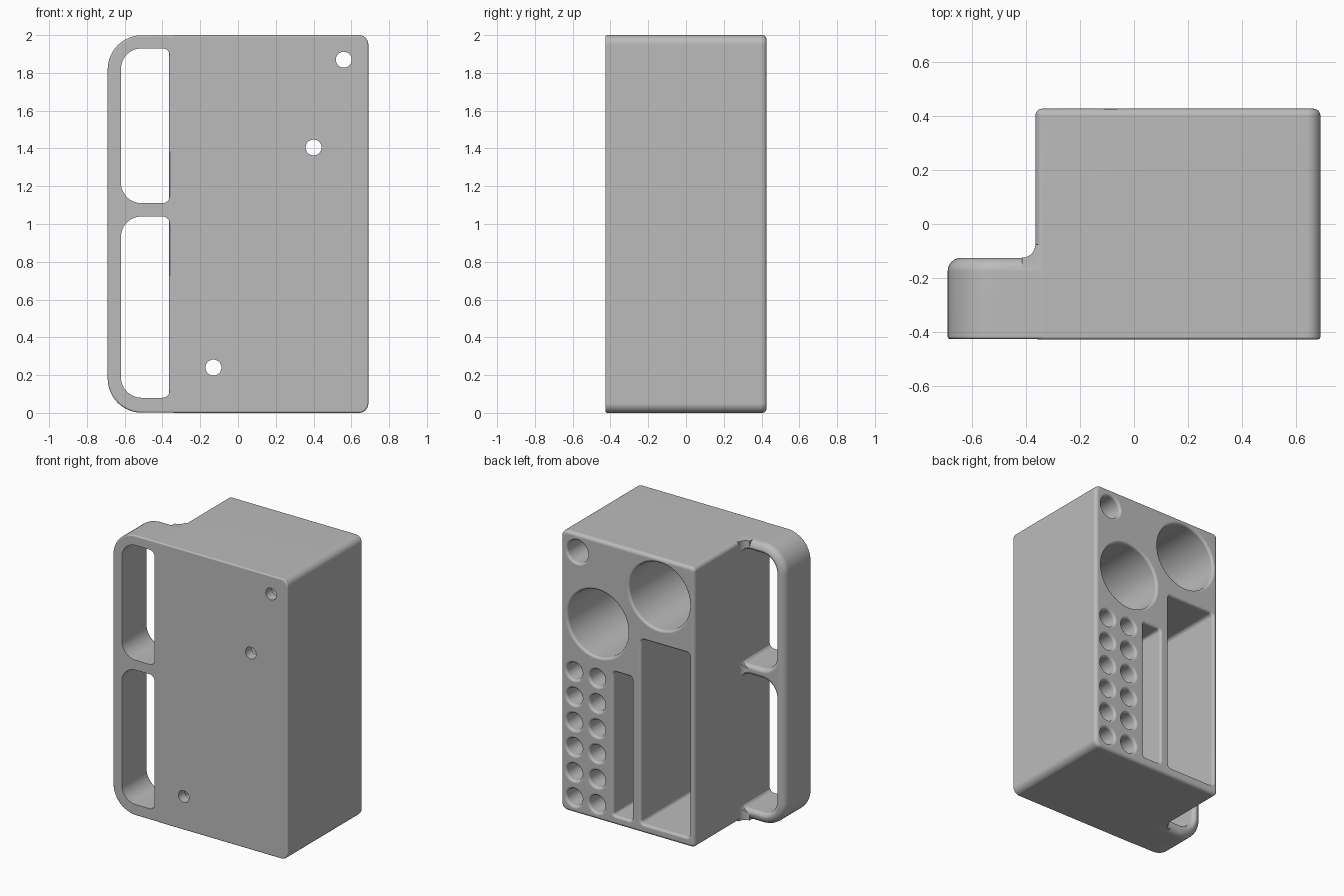
import bpy, bmesh
from math import sin, cos, pi, radians

if "Cube" in bpy.data.objects:
    bpy.data.objects.remove(bpy.data.objects["Cube"])

FRONT, BACK, HANDLE_BACK = -0.427, 0.427, -0.125
FLOOR = FRONT + 0.07
SIDE = -0.365  # plane where the handle meets the box

grey = bpy.data.materials.new("plain grey")
grey.use_nodes = True
grey.diffuse_color = (0.5, 0.5, 0.5, 1)
grey.node_tree.nodes["Principled BSDF"].inputs["Base Color"].default_value = grey.diffuse_color


def outline(x0, x1, z0, z1, left_r, right_r, grow, fixed_right, n=12):
    """Rounded rectangle in x and z, grown outward by an offset."""
    x0, z0, z1 = x0 - grow, z0 - grow, z1 + grow
    x1 += 0 if fixed_right else grow
    lr, rr = max(left_r + grow, 0.002), max(right_r + grow, 0.002)
    corners = [(x0 + lr, z0 + lr, lr, 2), (x1 - rr, z0 + rr, rr, 3),
               (x1 - rr, z1 - rr, rr, 0), (x0 + lr, z1 - lr, lr, 1)]
    return [(cx + r * cos((q + i / n) * pi / 2), cz + r * sin((q + i / n) * pi / 2))
            for cx, cz, r, q in corners for i in range(n + 1)]


def loft(bm, rect, stations, fixed_right=False):
    """Solid through rounded rectangles at each (y, growth) station."""
    rings = [[bm.verts.new((x, y, z)) for x, z in outline(*rect, grow, fixed_right)]
             for y, grow in stations]
    for a, b in zip(rings, rings[1:]):
        for i in range(len(a)):
            j = (i + 1) % len(a)
            bm.faces.new((a[i], a[j], b[j], b[i]))
    bm.faces.new(rings[0])
    bm.faces.new(rings[-1])


def finish(bm, name):
    bmesh.ops.remove_doubles(bm, verts=bm.verts, dist=1e-5)
    bmesh.ops.recalc_face_normals(bm, faces=bm.faces)
    mesh = bpy.data.meshes.new(name)
    bm.to_mesh(mesh)
    bm.free()
    mesh.materials.append(grey)
    obj = bpy.data.objects.new(name, mesh)
    bpy.context.collection.objects.link(obj)
    return obj


def rounded_ends(front, back, front_r, back_r, n=6):
    arc = [i / n * pi / 2 for i in range(n + 1)]
    return ([(front + front_r * (1 - sin(a)), -front_r * (1 - cos(a))) for a in reversed(arc)] +
            [(back - back_r * (1 - sin(a)), -back_r * (1 - cos(a))) for a in arc])


def flared_mouth(bottom, surface, r, end, n=6):
    arc = [i / n * pi / 2 for i in range(n + 1)]
    return ([(bottom, 0)] +
            [(surface - r + r * sin(a), r * (1 - cos(a))) for a in arc] + [(end, r)])


def solid(name, rect, stations):
    bm = bmesh.new()
    loft(bm, rect, stations)
    return finish(bm, name)


def circle(x, z, r):
    return (x - r, x + r, z - r, z + r, r, r)


def combine(target, tool, operation):
    mod = target.modifiers.new("combine", "BOOLEAN")
    mod.operation, mod.solver, mod.object = operation, "EXACT", tool
    bpy.context.view_layer.objects.active = target
    bpy.ops.object.modifier_apply(modifier=mod.name)
    bpy.data.objects.remove(tool)


# Box with softened edges
box = solid("storage_block", (SIDE, 0.69, 0, 2, 0.03, 0.05),
            rounded_ends(FRONT, BACK, 0.01, 0.025))

# Handle plate, overlapping the box
handle = solid("handle", (-0.69, -0.3, 0.001, 1.999, 0.18, 0.03),
               rounded_ends(FRONT + 0.001, HANDLE_BACK, 0.01, 0.05))

# Concave fillet between handle and box
r = 0.05
profile = [(SIDE - r + r * sin(i * pi / 16), HANDLE_BACK + r * (1 - cos(i * pi / 16)))
           for i in range(9)]
profile += [(SIDE + 0.03, HANDLE_BACK + r), (SIDE + 0.03, -0.2), (SIDE - r, -0.2)]
bm = bmesh.new()
base = bm.faces.new([bm.verts.new((x, y, 0.003)) for x, y in profile])
top = bmesh.ops.extrude_face_region(bm, geom=[base])["geom"]
bmesh.ops.translate(bm, vec=(0, 0, 1.994),
                    verts=[v for v in top if isinstance(v, bmesh.types.BMVert)])
combine(handle, finish(bm, "handle_fillet"), "UNION")

# Two grip openings with rounded rims
bm = bmesh.new()
for z0, z1 in ((0.08, 1.04), (1.11, 1.93)):
    loft(bm, (-0.62, SIDE + 0.004, z0, z1, 0.11, 0.04),
         flared_mouth(-0.6, HANDLE_BACK, 0.03, 0.1), fixed_right=True)
combine(handle, finish(bm, "grip_openings"), "DIFFERENCE")
combine(box, handle, "UNION")

# Pockets opening at the back: round wells, long slots and a grid of small holes
pockets = [circle(0.56, 1.87, 0.08), circle(0.40, 1.40, 0.238), circle(-0.087, 1.725, 0.238),
           (-0.325, 0.057, 0.065, 1.38, 0.025, 0.025),
           (0.13, 0.275, 0.065, 1.09, 0.02, 0.02)]
pockets += [circle(x, 0.11 + 0.18 * row, 0.06) for x in (0.585, 0.404) for row in range(6)]
bm = bmesh.new()
for rect in pockets:
    loft(bm, rect, flared_mouth(FLOOR, BACK, 0.018, BACK + 0.1))
combine(box, finish(bm, "pockets"), "DIFFERENCE")

# Mounting holes through the front wall
bm = bmesh.new()
for x, z in ((0.56, 1.87), (0.40, 1.405), (-0.13, 0.24)):
    loft(bm, circle(x, z, 0.042), [(FRONT - 0.1, 0), (FLOOR + 0.1, 0)])
combine(box, finish(bm, "mounting_holes"), "DIFFERENCE")

# Smooth shading with flat panels kept clean
bpy.ops.object.select_all(action="DESELECT")
box.select_set(True)
bpy.context.view_layer.objects.active = box
bpy.ops.object.shade_smooth_by_angle(angle=radians(30))
weighted = box.modifiers.new("clean_normals", "WEIGHTED_NORMAL")
weighted.keep_sharp = True
